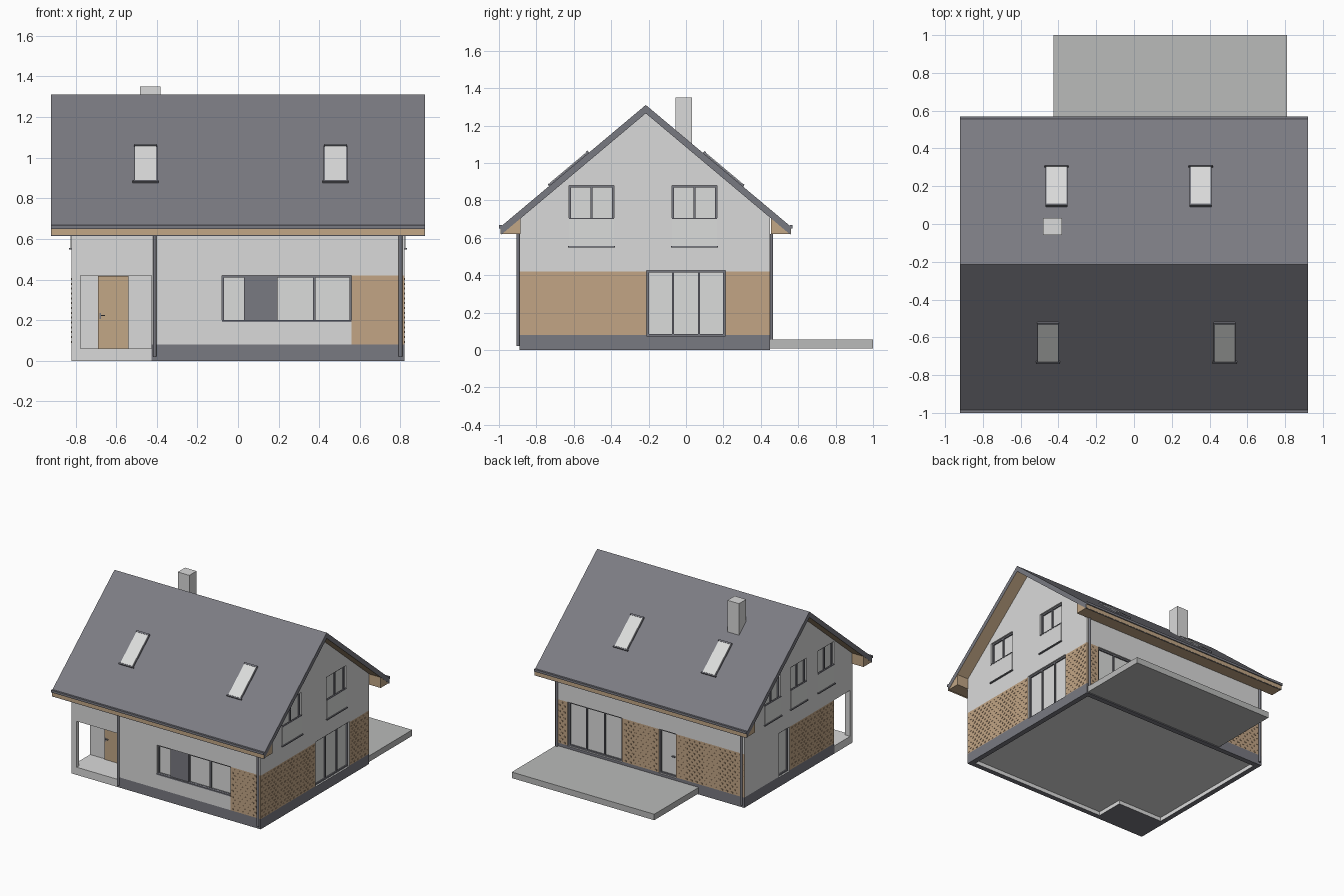
import bpy, bmesh, math
from mathutils import Matrix, Vector

if "Cube" in bpy.data.objects:
    bpy.data.objects.remove(bpy.data.objects["Cube"])


def material(name, *rgb):
    m = bpy.data.materials.new(name)
    m.diffuse_color = (*rgb, 1)
    m.use_nodes = True
    m.node_tree.nodes["Principled BSDF"].inputs["Base Color"].default_value = m.diffuse_color
    return m


WALL = material("white_render", .70, .70, .70)
BRICK = material("tan_brick", .54, .375, .235)
DARK = material("dark_grey", .19, .192, .22)
ROOF = material("slate_roof", .20, .20, .228)
CONC = material("concrete", .49, .495, .49)
GLASS = material("pale_glass", .71, .715, .71)
WOOD = material("light_wood", .54, .385, .24)

X, Y0, Y1 = .82, -.89, .45            # outer wall planes
RIDGE_Y, RIDGE_Z, SLOPE = -.215, 1.31, .839


def finish(name, bm, *mats):
    bmesh.ops.recalc_face_normals(bm, faces=bm.faces)
    me = bpy.data.meshes.new(name)
    bm.to_mesh(me)
    bm.free()
    for m in mats:
        me.materials.append(m)
    ob = bpy.data.objects.new(name, me)
    bpy.context.collection.objects.link(ob)
    return ob


def boxes(name, mat, pairs):
    """One object made of boxes, each given by two opposite corners."""
    bm = bmesh.new()
    for a, b in pairs:
        a, b = Vector(a), Vector(b)
        size = [abs(v) for v in b - a]
        bmesh.ops.create_cube(bm, size=1, matrix=Matrix.Translation((a + b) / 2) @ Matrix.Diagonal((*size, 1)))
    return finish(name, bm, mat)


def prism(name, profile, axis, a, b, *mats):
    """Extrude a 2D profile along x (profile y,z) or z (profile x,y)."""
    bm = bmesh.new()
    place = (lambda p, t: (t, *p)) if axis == "x" else (lambda p, t: (*p, t))
    face = bm.faces.new([bm.verts.new(place(p, a)) for p in profile])
    ext = bmesh.ops.extrude_face_region(bm, geom=[face])
    move = (b - a, 0, 0) if axis == "x" else (0, 0, b - a)
    bmesh.ops.translate(bm, vec=move, verts=[v for v in ext["geom"] if isinstance(v, bmesh.types.BMVert)])
    return finish(name, bm, *mats)


# Wall-relative coordinates: u along the wall, d outwards, z up
SIDES = {
    "front": lambda u, d, z: (u, Y0 - d, z),
    "back": lambda u, d, z: (u, Y1 + d, z),
    "right": lambda u, d, z: (X + d, u, z),
    "left": lambda u, d, z: (-X - d, u, z),
    "porch": lambda u, d, z: (u, -.66 - d, z),
}


def wall_boxes(name, mat, side, rects):
    f = SIDES[side]
    return boxes(name, mat, [(f(u0, d0, z0), f(u1, d1, z1)) for u0, u1, d0, d1, z0, z1 in rects])


# Openings: name, side, u0, u1, z0, z1, mullion positions
OPENINGS = [
    ("kitchen_window", "front", -.08, .56, .19, .42, (.036, .19, .375)),
    ("side_sliding_door", "right", -.21, .21, .075, .425, (-.07, .07)),
    ("terrace_door", "back", .24, .71, .075, .42, (.40, .555)),
    ("back_door", "back", -.23, -.08, .075, .42, ()),
    ("left_tall_window", "left", -.11, .02, .075, .42, ()),
    ("right_gable_window_front", "right", -.625, -.385, .555, .88, (-.505,)),
    ("right_gable_window_back", "right", -.075, .165, .555, .88, (.045,)),
    ("left_gable_window_front", "left", -.66, -.46, .555, .88, (-.56,)),
    ("left_gable_window_middle", "left", -.32, -.12, .555, .88, (-.22,)),
    ("left_gable_window_back", "left", .0, .2, .555, .88, (.1,)),
]

# House body with gables
eave = RIDGE_Z - .035 - SLOPE * (Y1 - RIDGE_Y)
house = prism("house_walls", [(Y0, 0), (Y1, 0), (Y1, eave), (RIDGE_Y, RIDGE_Z - .035), (Y0, eave)],
              "x", -X, X, WALL, BRICK, DARK)

# Cut window niches, the corner porch and the hollow under the floor
cutters = [wall_boxes("cut", WALL, s, [(u0, u1, -.03, .1, z0, z1)]) for _, s, u0, u1, z0, z1, _ in OPENINGS]
cutters += [
    boxes("cut", WALL, [((-.775, -1.1, .06), (-.425, -.66, .42))]),
    boxes("cut", WALL, [((-1, -.86, .06), (-.6, -.66, .42))]),
    prism("cut", [(-.78, -.63), (-.39, -.63), (-.39, -.85), (.78, -.85), (.78, .41), (-.78, .41)],
          "z", -.1, .03, WALL),
]
bpy.context.view_layer.objects.active = house
for c in cutters:
    mod = house.modifiers.new("cut", "BOOLEAN")
    mod.operation, mod.solver, mod.object = "DIFFERENCE", "EXACT", c
    bpy.ops.object.modifier_apply(modifier=mod.name)
    bpy.data.objects.remove(c)


def is_brick(side, u, z):
    if not .08 < z < .42:
        return False
    return {"front": u > .56, "left": -.665 < u < -.11}.get(side, True)


# Split the walls at the colour borders, then colour by position
bm = bmesh.new()
bm.from_mesh(house.data)
for co, no in [((0, 0, .08), (0, 0, 1)), ((0, 0, .42), (0, 0, 1)), ((.56, 0, 0), (1, 0, 0)),
               ((-.425, 0, 0), (1, 0, 0)), ((0, -.665, 0), (0, 1, 0)), ((0, -.11, 0), (0, 1, 0))]:
    bmesh.ops.bisect_plane(bm, geom=bm.verts[:] + bm.edges[:] + bm.faces[:], dist=1e-5,
                           plane_co=co, plane_no=no)
for f in bm.faces:
    x, y, z = f.calc_center_median()
    side = ("front" if abs(y - Y0) < .001 else "back" if abs(y - Y1) < .001 else
            "right" if abs(x - X) < .001 else "left" if abs(x + X) < .001 else None)
    porch = x < -.42 and y < -.66
    f.material_index = 0
    if side and z < .08 and not porch or z < .001:
        f.material_index = 2
    elif side and is_brick(side, x if side in ("front", "back") else y, z):
        f.material_index = 1
bm.to_mesh(house.data)
bm.free()

# Slightly raised header bricks on the brick areas
for side, u0, u1 in [("front", .57, .81), ("right", -.88, .44), ("back", -.81, .81), ("left", -.655, -.125)]:
    holes = [o for o in OPENINGS if o[1] == side and o[4] < .2]
    rects = []
    for row in range(14):
        z = .088 + row * .0238
        u = u0 + (row % 2) * .022
        while u + .014 < u1:
            if not any(o[2] - .016 < u < o[3] + .004 for o in holes):
                rects.append((u, u + .014, -.001, .003, z, z + .010))
            u += .044
    wall_boxes(side + "_raised_bricks", BRICK, side, rects)

# Windows: glass, frames, sills, and glass balustrades upstairs
for name, side, u0, u1, z0, z1, mull in OPENINGS:
    w = .011
    solid = name == "back_door"
    wall_boxes(name + "_glass", GLASS, side, [(u0, u1, -.031, -.022, z0, z1)])
    bars = [(u0, u0 + w, -.03, -.012, z0, z1), (u1 - w, u1, -.03, -.012, z0, z1),
            (u0, u1, -.03, -.012, z1 - w, z1), (u0, u1, -.03, -.012, z0, z0 + w)]
    bars += [(m - w / 2, m + w / 2, -.03, -.012, z0, z1) for m in mull]
    if solid:
        bars.append((u0 + .02, u0 + .045, -.03, -.008, .225, .232))
    wall_boxes(name + "_frame", DARK, side, bars)
    if z0 > .5:
        wall_boxes(name + "_balustrade", GLASS, side, [(u0, u1, -.004, .004, z0, .70)])
        wall_boxes(name + "_sill", DARK, side, [(u0 - .006, u1 + .006, -.02, .012, .548, .556),
                                                (u0, u1, -.005, .006, .699, .706)])
    elif side == "front":
        wall_boxes(name + "_sill", DARK, side, [(u0, u1, -.03, .006, z0, z0 + .01)])
wall_boxes("kitchen_dark_panel", DARK, "front", [(.036, .19, -.03, -.008, .19, .42)])

# Front door in the porch
wall_boxes("front_door", WOOD, "porch", [(-.69, -.54, 0, .008, .06, .418)])
wall_boxes("front_door_handle", DARK, "porch", [(-.68, -.655, .008, .018, .22, .226),
                                                (-.682, -.675, .008, .012, .205, .235)])

# Roof slab, wooden underneath
half, t = .775, .045
low = RIDGE_Z - SLOPE * half
roof = prism("roof", [(RIDGE_Y - half, low), (RIDGE_Y, RIDGE_Z), (RIDGE_Y + half, low),
                      (RIDGE_Y + half, low - t), (RIDGE_Y, RIDGE_Z - t), (RIDGE_Y - half, low - t)],
             "x", -.92, .92, ROOF, WOOD, DARK)
for p in roof.data.polygons:
    p.material_index = 1 if p.normal.z < -.3 else 0 if p.normal.z > .3 else 2

# Boxed eaves, gutters
for name, s in (("front", -1), ("back", 1)):
    y = lambda d: RIDGE_Y + s * d
    prism(name + "_eave_box", [(y(.777), .62), (y(.777), .65), (y(.67), .72), (y(.67), .62)],
          "x", -.918, .918, WOOD)
    boxes(name + "_gutter", DARK, [((-.92, y(.77), .650), (.92, y(.785), .668))])

# Downpipes
for i, (x, y) in enumerate([(-.41, Y0 - .007), (.80, Y0 - .007), (.80, Y1 + .007), (-.80, Y1 + .007)]):
    bm = bmesh.new()
    bmesh.ops.create_cone(bm, cap_ends=True, segments=12, radius1=.009, radius2=.009, depth=.6,
                          matrix=Matrix.Translation((x, y, .32)))
    finish(f"downpipe_{i + 1}", bm, DARK)

# Skylights lying on the slopes
pitch = math.atan(SLOPE)
for i, (x, y) in enumerate([(-.455, -.625), (.48, -.625), (-.41, .198), (.353, .198)]):
    s = 1 if y < RIDGE_Y else -1
    z = RIDGE_Z - SLOPE * abs(y - RIDGE_Y)
    L = .13
    frame = boxes(f"skylight_frame_{i + 1}", DARK, [
        ((-.058, -L - .006, -.01), (.058, L + .006, .008)),
        ((-.064, -s * (L + .002), -.01), (.064, -s * (L + .010), .012)),
        ((-.056, s * (L - .002), -.01), (.056, s * (L + .010), .014))])
    pane = boxes(f"skylight_glass_{i + 1}", GLASS, [((-.052, -L, 0), (.052, L, .011))])
    for ob in (frame, pane):
        ob.location, ob.rotation_euler = (x, y, z), (s * pitch, 0, 0)

# Chimney and terrace
boxes("chimney", WALL, [((-.482, -.057, .95), (-.382, .032, 1.35))])
boxes("terrace", CONC, [((-.425, Y1, .008), (.81, 1.0, .055))])
